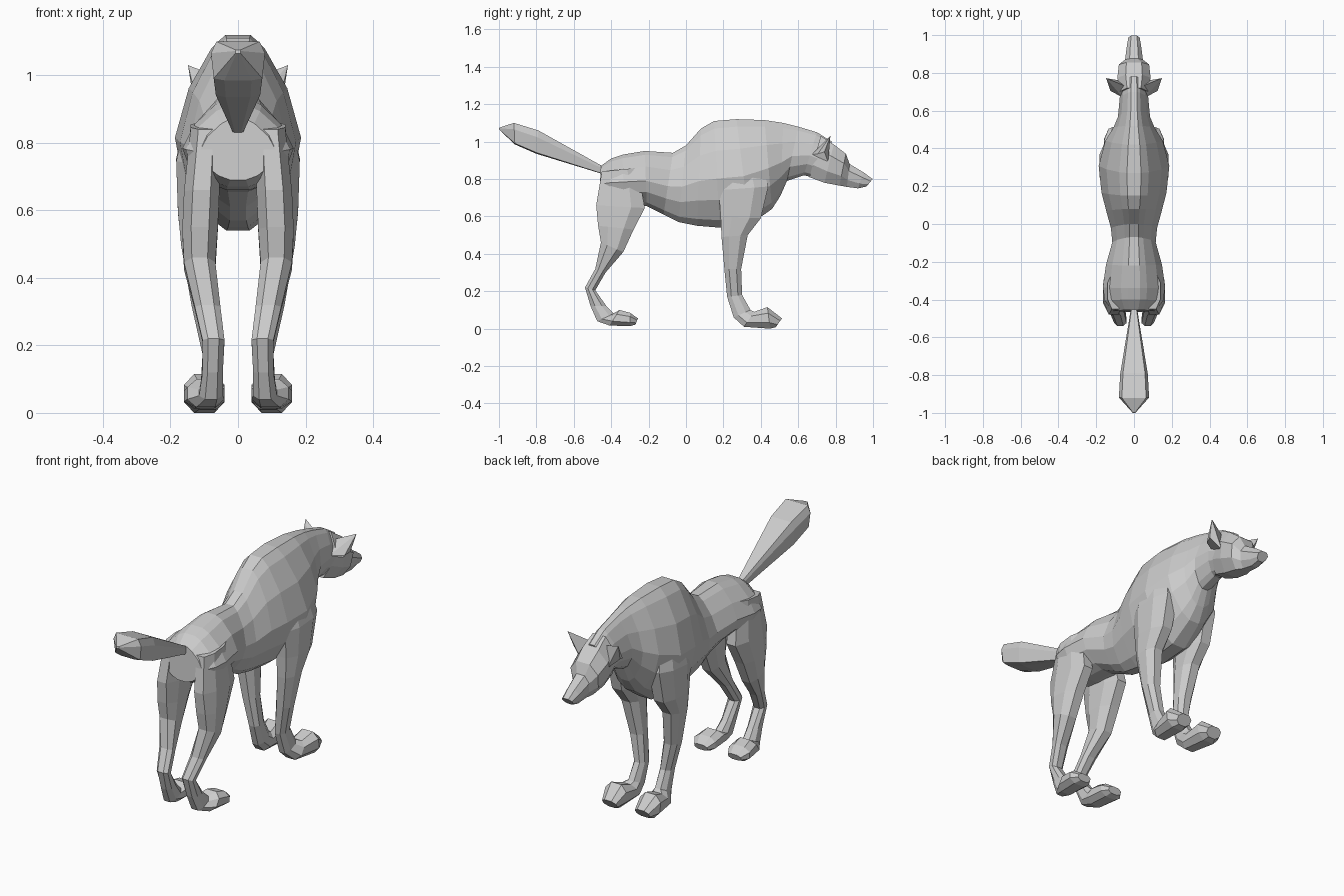
import bpy, bmesh


def finish(name, bm, mirror=False):
    bmesh.ops.recalc_face_normals(bm, faces=bm.faces)
    me = bpy.data.meshes.new(name)
    bm.to_mesh(me)
    bm.free()
    ob = bpy.data.objects.new(name, me)
    bpy.context.collection.objects.link(ob)
    if mirror:
        ob.modifiers.new("mirror", 'MIRROR').use_axis[0] = True
    return ob


def loft(name, sections, profile, mirror=False):
    """Each section: ya, za, yb, zb (ends of the cut in side view), x_inner, x_outer.
    Profile: (position along the cut, share of half width)."""
    bm = bmesh.new()
    rings = []
    for ya, za, yb, zb, xi, xo in sections:
        c, h = (xi + xo) / 2, (xo - xi) / 2
        pts = [(t, f) for t, f in profile]
        pts += [(t, -f) for t, f in reversed(profile) if f > 0]
        rings.append([bm.verts.new((c + h * f, ya + (yb - ya) * t, za + (zb - za) * t))
                      for t, f in pts])
    n = len(rings[0])
    for a, b in zip(rings, rings[1:]):
        for i in range(n):
            j = (i + 1) % n
            bm.faces.new((a[i], a[j], b[j], b[i]))
    bm.faces.new(rings[0])
    bm.faces.new(rings[-1])
    return finish(name, bm, mirror)


def centred(rows):
    return [(a, b, c, d, -w, w) for a, b, c, d, w in rows]


# Torso and neck, rump to nape
loft("body", centred([
    (-.455, .87, -.465, .69, .115),
    (-.40, .91, -.41, .67, .155),
    (-.34, .93, -.33, .66, .165),
    (-.22, .95, -.21, .655, .148),
    (-.07, .94, -.12, .61, .115),
    (0, .98, -.04, .57, .122),
    (.08, 1.07, .06, .55, .147),
    (.15, 1.11, .18, .54, .172),
    (.27, 1.12, .34, .555, .187),
    (.42, 1.115, .46, .64, .152),
    (.52, 1.10, .505, .71, .108),
    (.60, 1.08, .54, .79, .085),
    (.70, 1.05, .63, .82, .076),
    (.78, 1.0, .72, .80, .07),
]), [(0, .2), (.07, .42), (.28, .78), (.54, 1), (.74, .88), (.93, .5), (1, .2)])

# Head with cheeks and narrow muzzle
loft("head", centred([
    (.72, 1.03, .66, .81, .074),
    (.79, .985, .74, .78, .088),
    (.855, .935, .82, .765, .08),
    (.875, .88, .86, .758, .047),
    (.95, .835, .92, .75, .038),
    (.998, .80, .965, .76, .03),
]), [(0, .5), (.3, 1), (.7, .9), (1, .45)])

# Bushy tail
loft("tail", centred([
    (-.44, .865, -.44, .825, .015),
    (-.79, 1.06, -.80, .935, .073),
    (-.92, 1.10, -.915, .985, .08),
    (-.998, 1.075, -1.0, 1.065, .008),
]), [(0, .8), (.3, 1), (.95, .9), (1, .5)])

# Legs, listed from hip to toe
leg = [(0, .5), (.28, 1), (.72, 1), (1, .5)]
loft("hind_leg", [
    (-.45, .84, -.26, .86, .05, .14),
    (-.48, .66, -.22, .645, .055, .16),
    (-.47, .55, -.28, .53, .06, .165),
    (-.455, .46, -.335, .41, .067, .16),
    (-.485, .32, -.43, .30, .052, .128),
    (-.54, .22, -.485, .205, .04, .105),
    (-.51, .12, -.425, .12, .045, .105),
    (-.475, .04, -.385, .08, .045, .115),
    (-.41, .017, -.355, .10, .04, .15),
    (-.30, .013, -.30, .085, .04, .16),
    (-.27, .022, -.257, .055, .06, .135),
], leg, True)
loft("front_leg", [
    (.20, .92, .38, .95, .06, .14),
    (.175, .74, .44, .76, .06, .183),
    (.185, .60, .40, .59, .065, .178),
    (.19, .49, .33, .50, .07, .168),
    (.205, .32, .295, .32, .06, .138),
    (.22, .17, .30, .18, .045, .105),
    (.255, .06, .345, .10, .045, .11),
    (.31, .01, .365, .09, .04, .14),
    (.45, 0, .435, .115, .04, .16),
    (.48, .008, .513, .055, .055, .135),
], leg, True)

# Ears: outward-pointing cones on a five-sided base
bm = bmesh.new()
base = [bm.verts.new(p) for p in [(.045, .73, .99), (.06, .67, .93), (.125, .705, .935),
                                  (.135, .74, .945), (.075, .76, .89)]]
tip = bm.verts.new((.148, .772, 1.03))
bm.faces.new(base)
for i in range(5):
    bm.faces.new((base[i], base[(i + 1) % 5], tip))
finish("ear", bm, True)
